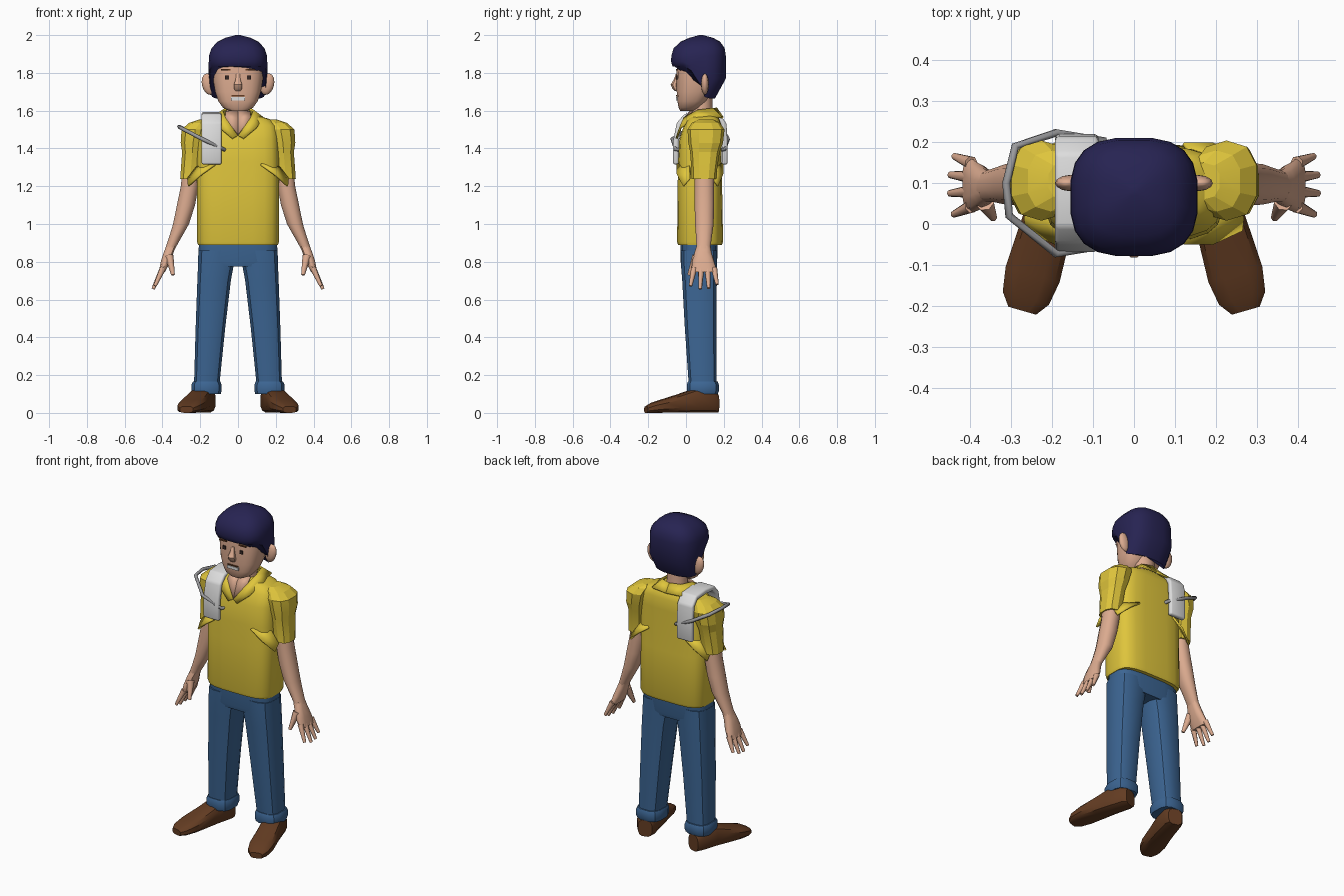
import bpy, bmesh, math
from mathutils import Matrix, Vector


def material(name, rgb):
    m = bpy.data.materials.new(name)
    m.diffuse_color = (*rgb, 1)
    return m


SKIN = material("skin", (0.72, 0.41, 0.28))
YELLOW = material("yellow_cloth", (0.74, 0.56, 0.045))
DENIM = material("blue_denim", (0.045, 0.13, 0.29))
BROWN = material("brown_leather", (0.125, 0.045, 0.016))
NAVY = material("navy_cap", (0.02, 0.017, 0.085))
WHITE = material("white_pad", (0.72, 0.72, 0.72))
GREY = material("grey_band", (0.32, 0.32, 0.33))
HAIR = material("dark_hair", (0.035, 0.02, 0.018))


def finish(name, bm, mat, mirror=False, angle=40, thick=0):
    bmesh.ops.recalc_face_normals(bm, faces=bm.faces)
    me = bpy.data.meshes.new(name)
    bm.to_mesh(me)
    bm.free()
    me.materials.append(mat)
    if angle:
        me.shade_smooth()
        me.set_sharp_from_angle(angle=math.radians(angle))
    ob = bpy.data.objects.new(name, me)
    bpy.context.collection.objects.link(ob)
    if thick:
        s = ob.modifiers.new("thickness", 'SOLIDIFY')
        s.thickness, s.offset = thick, 0
    if mirror:
        ob.modifiers.new("mirror", 'MIRROR').use_mirror_merge = False
    return ob


def loft(name, rings, mat, sides=16, power=2.6, mirror=False, angle=40, shape=None, matrix=None):
    """Skin superellipse rings given as (z, x0, x1, y0, y1)."""
    bm = bmesh.new()
    loops = []
    for i, (z, x0, x1, y0, y1) in enumerate(rings):
        loop = []
        for k in range(sides):
            a = math.tau * (k + 0.5) / sides
            c, s = math.cos(a), math.sin(a)
            p = Vector(((x0 + x1) / 2 + (x1 - x0) / 2 * math.copysign(abs(c) ** (2 / power), c),
                        (y0 + y1) / 2 + (y1 - y0) / 2 * math.copysign(abs(s) ** (2 / power), s), z))
            if shape:
                p = shape(i, p)
            loop.append(bm.verts.new(matrix @ p if matrix else p))
        loops.append(loop)
    for a, b in zip(loops, loops[1:]):
        for k in range(sides):
            n = (k + 1) % sides
            bm.faces.new((a[k], a[n], b[n], b[k]))
    bm.faces.new(loops[0][::-1])
    bm.faces.new(loops[-1])
    return finish(name, bm, mat, mirror, angle)


def strip(name, left, right, mat, mirror=False, thick=0.01, angle=40):
    """Ribbon of quads between two edge paths."""
    bm = bmesh.new()
    a = [bm.verts.new(p) for p in left]
    b = [bm.verts.new(p) for p in right]
    for i in range(len(a) - 1):
        bm.faces.new((a[i], a[i + 1], b[i + 1], b[i]))
    return finish(name, bm, mat, mirror, angle, thick)


def box(name, center, size, mat, mirror=False):
    bm = bmesh.new()
    bmesh.ops.create_cube(bm, size=1, matrix=Matrix.Translation(center) @ Matrix.Diagonal((*size, 1)))
    return finish(name, bm, mat, mirror, 0)


def finger(name, p, q, r0, r1):
    p, q = Vector(p), Vector(q)
    bm = bmesh.new()
    rot = (q - p).to_track_quat('Z', 'Y').to_matrix().to_4x4()
    bmesh.ops.create_cone(bm, cap_ends=True, segments=7, radius1=r0, radius2=r1, depth=(q - p).length,
                          matrix=Matrix.Translation((p + q) / 2) @ rot)
    finish(name, bm, SKIN, True, 60)


# Shoes, turned outwards
turn = Matrix.Translation((0.165, 0.165, 0)) @ Matrix.Rotation(math.radians(16), 4, 'Z') @ Matrix.Rotation(math.pi / 2, 4, 'X')
loft("shoes", [(d, -w, w, 0, h) for d, w, h in
     ((0, 0.042, 0.1), (0.03, 0.058, 0.128), (0.13, 0.062, 0.128), (0.21, 0.066, 0.1),
      (0.3, 0.07, 0.072), (0.36, 0.06, 0.053), (0.392, 0.036, 0.035))],
     BROWN, 12, 3.2, True, 35, matrix=turn)

# Trousers
loft("trouser_legs", [(0.12, 0.1, 0.235, 0.015, 0.162), (0.45, 0.066, 0.226, -0.008, 0.163),
     (0.70, 0.036, 0.217, -0.022, 0.165), (0.775, 0.022, 0.214, -0.028, 0.165),
     (0.86, 0.0, 0.212, -0.03, 0.165)], DENIM, 12, 3.2, True, 35)
loft("trouser_hips", [(0.775, -0.205, 0.205, -0.024, 0.16), (0.80, -0.213, 0.213, -0.03, 0.166),
     (0.93, -0.208, 0.208, -0.03, 0.17)], DENIM, 16, 3.5)
loft("trouser_cuffs", [(0.1, 0.09, 0.243, 0.006, 0.17), (0.115, 0.085, 0.248, 0.002, 0.176),
     (0.15, 0.085, 0.248, 0.002, 0.176), (0.165, 0.092, 0.24, 0.008, 0.17)], DENIM, 12, 3, True, 35)

# Shirt body
loft("shirt_body", [(z, -x, x, y0, y1) for z, x, y0, y1 in
     ((0.888, 0.212, -0.043, 0.19), (0.905, 0.218, -0.048, 0.197), (1.2, 0.218, -0.045, 0.192),
      (1.33, 0.218, -0.043, 0.19), (1.45, 0.214, -0.036, 0.19), (1.52, 0.205, -0.012, 0.19),
      (1.555, 0.17, 0.008, 0.178), (1.58, 0.085, 0.03, 0.16))], YELLOW, 20, 3.6)

# Faceted sleeves and the pointed folds at the armpits
loft("sleeves", [(1.238, 0.2, 0.308, 0.03, 0.16), (1.27, 0.196, 0.306, 0.03, 0.162),
     (1.38, 0.185, 0.298, 0.022, 0.178), (1.43, 0.17, 0.306, 0.012, 0.196),
     (1.5, 0.15, 0.302, 0.008, 0.204), (1.535, 0.14, 0.262, 0.03, 0.18),
     (1.552, 0.13, 0.21, 0.06, 0.15)], YELLOW, 10, 2.5, True, 12)
for side, y, yi in (("front", -0.048, 0.02), ("back", 0.196, 0.14)):
    strip(side + "_armpit_folds", [(0.12, y, 1.315), (0.19, y, 1.265), (0.262, (y + yi) / 2, 1.2)],
          [(0.16, yi, 1.33), (0.22, yi, 1.30), (0.266, yi, 1.24)], YELLOW, True)

# Neck, open neckline and collar
loft("neck", [(1.5, -0.068, 0.068, 0.03, 0.15), (1.62, -0.06, 0.06, 0.03, 0.14),
     (1.7, -0.065, 0.065, 0.03, 0.14)], SKIN, 14, 2)
strip("neckline", [(0, -0.042, 1.472), (0, -0.009, 1.56), (0, 0.025, 1.6)],
      [(0.001, -0.042, 1.472), (0.068, -0.007, 1.56), (0.066, 0.03, 1.595)], SKIN, True, 0.006)
strip("collar", [(0.002, -0.045, 1.468), (0.066, -0.008, 1.562), (0.08, 0.06, 1.6), (0.062, 0.14, 1.61), (0, 0.16, 1.612)],
      [(0.03, -0.05, 1.452), (0.1, -0.03, 1.51), (0.13, 0.06, 1.562), (0.1, 0.185, 1.565), (0, 0.195, 1.562)],
      YELLOW, True, 0.012, 30)

# Arms, palms and fingers
loft("arms", [(1.3, 0.2, 0.295, 0.045, 0.15), (1.2, 0.208, 0.304, 0.044, 0.15), (1.1, 0.226, 0.325, 0.044, 0.15),
     (1.0, 0.258, 0.345, 0.046, 0.148), (0.93, 0.298, 0.366, 0.052, 0.138), (0.87, 0.332, 0.386, 0.054, 0.13)],
     SKIN, 12, 2.2, True, 50)
loft("palms", [(0.885, 0.326, 0.38, 0.056, 0.13), (0.85, 0.34, 0.394, 0.045, 0.135),
     (0.8, 0.356, 0.41, 0.032, 0.15), (0.745, 0.387, 0.42, 0.028, 0.165)], SKIN, 10, 2.6, True, 50)
for n, (y0, y1, x1, z1) in enumerate(((0.043, 0.024, 0.44, 0.672), (0.08, 0.075, 0.449, 0.656),
                                     (0.115, 0.12, 0.448, 0.66), (0.149, 0.165, 0.438, 0.68)), 1):
    finger("finger_%d" % n, (0.398, y0, 0.765), (x1, y1, z1), 0.017, 0.009)
finger("thumb", (0.365, 0.055, 0.83), (0.344, 0.016, 0.73), 0.024, 0.01)

# Head
loft("head", [(z, -x, x, y0, y1) for z, x, y0, y1 in
     ((1.598, 0.045, -0.03, 0.04), (1.615, 0.08, -0.04, 0.07), (1.65, 0.105, -0.046, 0.11),
      (1.7, 0.122, -0.05, 0.14), (1.76, 0.132, -0.05, 0.165), (1.82, 0.138, -0.05, 0.18),
      (1.88, 0.135, -0.045, 0.18), (1.93, 0.1, -0.02, 0.15))], SKIN, 20, 2.8)
loft("nose", [(1.705, -0.015, 0.015, -0.06, -0.04), (1.718, -0.024, 0.024, -0.074, -0.04),
     (1.738, -0.023, 0.023, -0.083, -0.04), (1.765, -0.014, 0.014, -0.066, -0.04),
     (1.795, -0.01, 0.01, -0.054, -0.04)], SKIN, 8, 2)
bm = bmesh.new()
bmesh.ops.create_uvsphere(bm, u_segments=12, v_segments=8, radius=1, matrix=Matrix.Translation((0.155, 0.1, 1.74))
                          @ Matrix.Rotation(math.radians(14), 4, 'Y') @ Matrix.Diagonal((0.036, 0.02, 0.058, 1)))
finish("ears", bm, SKIN, True, 60)

# Face details as thin plates
box("eyes", (0.058, -0.05, 1.775), (0.02, 0.008, 0.02), HAIR, True)
box("eyebrows", (0.066, -0.05, 1.817), (0.05, 0.008, 0.008), BROWN, True)
box("mouth", (0, -0.049, 1.664), (0.075, 0.008, 0.018), WHITE)
box("moustache", (0, -0.05, 1.679), (0.07, 0.008, 0.006), BROWN)
box("sideburns", (0.133, 0.085, 1.775), (0.009, 0.035, 0.06), HAIR, True)


# Cap, with a lower edge that drops towards the nape
def cap_edge(i, p):
    t = min(max((p.y + 0.01) / 0.16, 0), 1)
    if i == 0:
        p.z = 1.835 - 0.17 * t ** 1.5
        p.y -= 0.05 * t * t
    elif i == 1:
        p.z = 1.86 - 0.09 * t
    return p


loft("cap", [(z, -x, x, y0, y1) for z, x, y0, y1 in
     ((1.83, 0.15, -0.073, 0.205), (1.86, 0.157, -0.08, 0.212), (1.89, 0.155, -0.079, 0.212),
      (1.93, 0.142, -0.067, 0.206), (1.965, 0.11, -0.03, 0.182), (1.985, 0.07, 0.015, 0.145),
      (2.0, 0.012, 0.07, 0.09))], NAVY, 20, 2.8, shape=cap_edge, angle=60)

# White pad folded over one shoulder
path = [(-0.053, 1.315), (-0.053, 1.44), (-0.035, 1.53), (0.0, 1.57), (0.08, 1.578),
        (0.165, 1.572), (0.2, 1.53), (0.205, 1.44), (0.205, 1.315)]
pad = strip("shoulder_pad", [(-0.193, y, z) for y, z in path], [(-0.087, y, z) for y, z in path], WHITE, False, 0.03)
bev = pad.modifiers.new("soft_edges", 'BEVEL')
bev.width, bev.segments = 0.01, 2

# Grey band around the shoulder
cu = bpy.data.curves.new("shoulder_band", 'CURVE')
cu.dimensions = '3D'
cu.bevel_depth, cu.bevel_resolution = 0.01, 1
pts = [(-0.305, 0.02, 1.51), (-0.19, -0.073, 1.45), (-0.075, -0.055, 1.395), (-0.05, 0.08, 1.38),
       (-0.075, 0.205, 1.395), (-0.19, 0.223, 1.45), (-0.29, 0.19, 1.505), (-0.312, 0.1, 1.515)]
sp = cu.splines.new('POLY')
sp.points.add(len(pts) - 1)
for p, co in zip(sp.points, pts):
    p.co = (*co, 1)
sp.use_cyclic_u = True
cu.materials.append(GREY)
bpy.context.collection.objects.link(bpy.data.objects.new("shoulder_band", cu))
